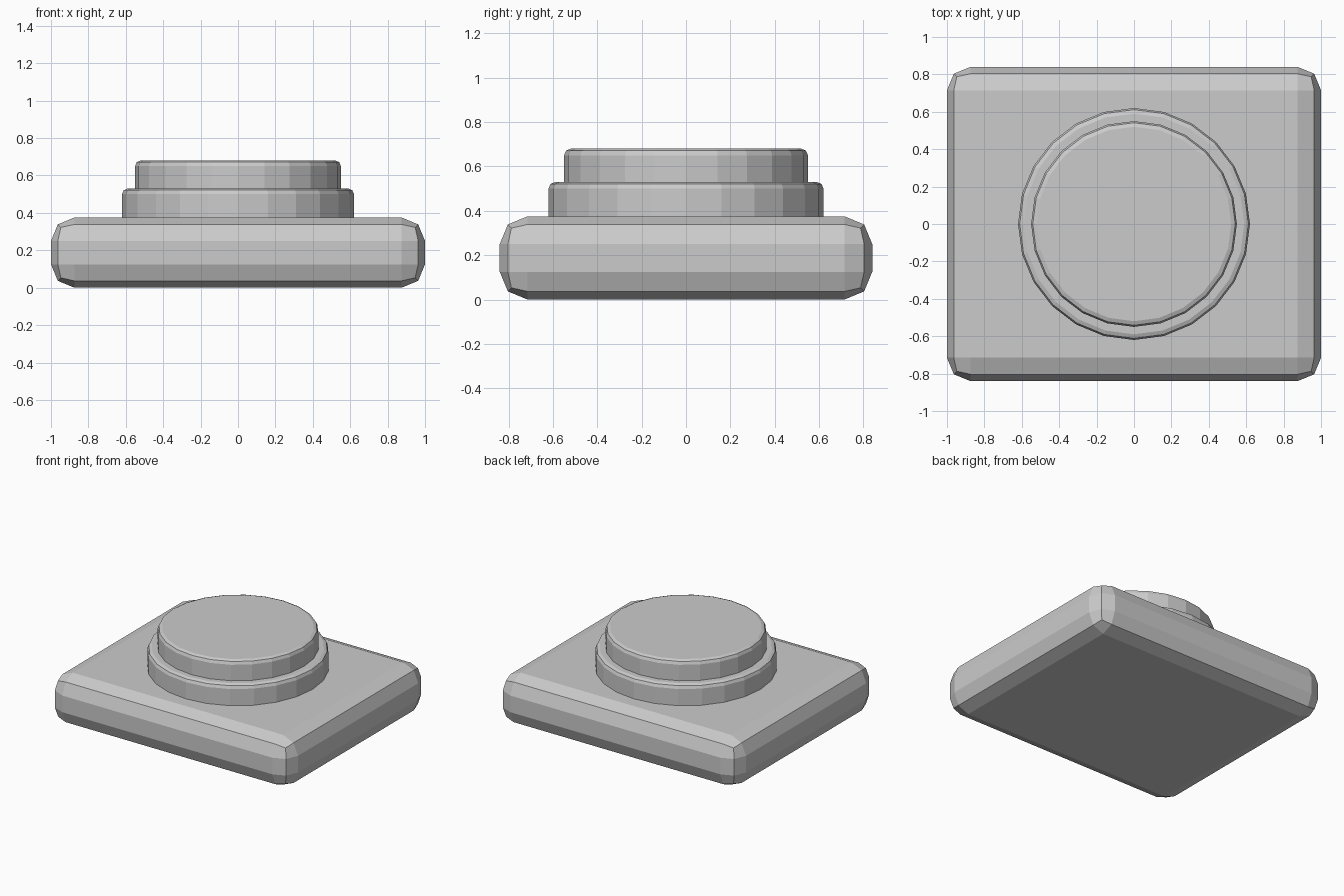
import bpy
import bmesh
from mathutils import Matrix

cube = bpy.data.objects.get("Cube")
if cube:
    bpy.data.objects.remove(cube, do_unlink=True)

# Single light grey finish
grey = bpy.data.materials.new("light_grey")
grey.use_nodes = True
colour = (0.6, 0.6, 0.6, 1)
grey.diffuse_color = colour
grey.node_tree.nodes["Principled BSDF"].inputs["Base Color"].default_value = colour


def make_part(name, bm, bevel):
    mesh = bpy.data.meshes.new(name)
    bm.to_mesh(mesh)
    bm.free()
    mesh.materials.append(grey)
    obj = bpy.data.objects.new(name, mesh)
    bpy.context.collection.objects.link(obj)
    mod = obj.modifiers.new("rounded_edges", "BEVEL")
    mod.width = bevel
    mod.segments = 2
    mod.limit_method = "ANGLE"
    return obj


def make_disc(name, radius, bottom, top):
    bm = bmesh.new()
    bmesh.ops.create_cone(bm, cap_ends=True, segments=24, radius1=radius,
                          radius2=radius, depth=top - bottom,
                          matrix=Matrix.Translation((0, 0, (bottom + top) / 2)))
    return make_part(name, bm, 0.03)


# Chunky rounded slab
bm = bmesh.new()
bmesh.ops.create_cube(bm, size=1, matrix=Matrix.Translation((0, 0, 0.1875))
                      @ Matrix.Diagonal((2, 1.68, 0.375, 1)))
make_part("base_slab", bm, 0.125)

# Stepped round button; lower edges are sunk into the part below
make_disc("button_collar", 0.62, 0.33, 0.53)
make_disc("button_cap", 0.55, 0.48, 0.68)
